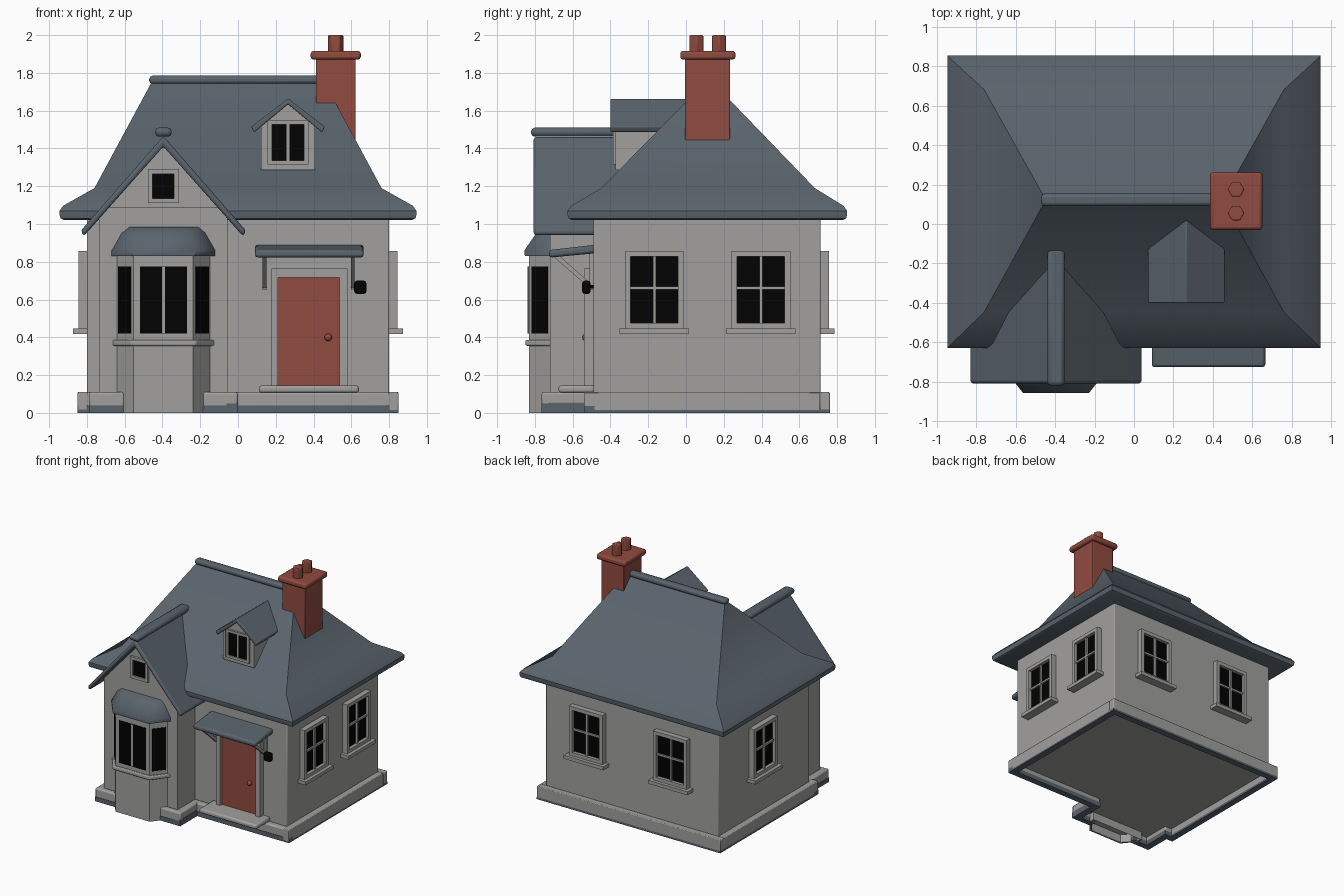
import bpy, bmesh, math
from mathutils import Matrix, Vector

if "Cube" in bpy.data.objects:
    bpy.data.objects.remove(bpy.data.objects["Cube"])


def material(name, rgb):
    m = bpy.data.materials.new(name)
    m.diffuse_color = (*rgb, 1)
    m.use_nodes = True
    m.node_tree.nodes["Principled BSDF"].inputs["Base Color"].default_value = m.diffuse_color
    return m


MATS = [material("wall grey", (0.355, 0.352, 0.34)), material("roof slate", (0.102, 0.126, 0.152)),
        material("brick red", (0.28, 0.07, 0.05)), material("glass black", (0.0005, 0.0005, 0.0005))]
GREY, SLATE, RED, BLACK = range(4)


def finish(name, bm, bevel=0, smooth=30, segments=2):
    bmesh.ops.recalc_face_normals(bm, faces=bm.faces)
    me = bpy.data.meshes.new(name)
    bm.to_mesh(me)
    bm.free()
    ob = bpy.data.objects.new(name, me)
    bpy.context.collection.objects.link(ob)
    for m in MATS:
        me.materials.append(m)
    if bevel:
        b = ob.modifiers.new("bevel", 'BEVEL')
        b.width, b.segments, b.limit_method = bevel, segments, 'ANGLE'
    bpy.ops.object.select_all(action='DESELECT')
    ob.select_set(True)
    bpy.context.view_layer.objects.active = ob
    bpy.ops.object.shade_smooth_by_angle(angle=math.radians(smooth))
    return ob


def boxes(name, parts, matrix=Matrix(), bevel=0):
    """parts: (material, x0, x1, y0, y1, z0, z1)"""
    bm = bmesh.new()
    for mat, x0, x1, y0, y1, z0, z1 in parts:
        m = Matrix.Translation(((x0 + x1) / 2, (y0 + y1) / 2, (z0 + z1) / 2)) @ \
            Matrix.Diagonal((x1 - x0, y1 - y0, z1 - z0, 1))
        for v in bmesh.ops.create_cube(bm, size=1, matrix=matrix @ m)["verts"]:
            for f in v.link_faces:
                f.material_index = mat
    return finish(name, bm, bevel)


def loft(name, rings, mat, bevel=0, smooth=30):
    bm = bmesh.new()
    vs = [[bm.verts.new(p) for p in r] for r in rings]
    n = len(vs[0])
    for a, b in zip(vs, vs[1:]):
        for i in range(n):
            bm.faces.new((a[i], a[(i + 1) % n], b[(i + 1) % n], b[i]))
    bm.faces.new(vs[0])
    bm.faces.new(vs[-1])
    for f in bm.faces:
        f.material_index = mat
    return finish(name, bm, bevel, smooth)


def prism(name, profile, y0, y1, mat, bevel=0):
    """Extrude an xz profile along y."""
    return loft(name, [[(x, y, z) for x, z in profile] for y in (y0, y1)], mat, bevel)


def rect(hx, hy, z, cy=0.113):
    return [(-hx, cy - hy, z), (hx, cy - hy, z), (hx, cy + hy, z), (-hx, cy + hy, z)]


def gable_profile(cx, half, apex, eave, thick):
    return [(cx, apex), (cx + half, eave), (cx + half - 0.015, eave - 0.03), (cx, apex - thick),
            (cx - half + 0.015, eave - 0.03), (cx - half, eave)]


def window(name, x, y, z0, z1, w, angle=0, out=0.045, edge=0.03, bars=(1, 1), sill=True):
    """Framed window whose local -y points out of the wall."""
    h, g = w / 2, w / 2 - edge
    a, b = z0 + edge, z1 - edge
    parts = [(GREY, -h, -g, -out, 0.02, z0, z1), (GREY, g, h, -out, 0.02, z0, z1),
             (GREY, -g, g, -out, 0.02, z0, a), (GREY, -g, g, -out, 0.02, b, z1),
             (BLACK, -g, g, -out * 0.4, 0.01, a, b)]
    if bars[0]:
        parts.append((GREY, -0.008, 0.008, -out * 0.75, 0, a, b))
    if bars[1]:
        c = (a + b) / 2 + 0.01
        parts.append((GREY, -g, g, -out * 0.7, 0, c - 0.008, c + 0.008))
    if sill:
        parts.append((GREY, -h - 0.027, h + 0.027, -out - 0.028, 0.02, z0 - 0.027, z0 + 0.002))
    return boxes(name, parts, Matrix.Translation((x, y, 0)) @ Matrix.Rotation(angle, 4, 'Z'))


# House body, with its floor raised inside the plinth
FLOOR = 0.07
boxes("main_walls", [(GREY, -0.8, 0.8, -0.49, 0.712, FLOOR, 1.05)], bevel=0.006)
CX = -0.395
prism("wing_walls", [(CX - .34, FLOOR), (CX + .34, FLOOR), (CX + .34, 1.03), (CX, 1.42), (CX - .34, 1.03)],
      -0.72, -0.4, GREY)
prism("gable_panel", [(CX - .3, 1.085), (CX + .3, 1.085), (CX, 1.42)], -0.728, -0.7, GREY)

# Plinth ring around the house and wing; last value is the height of the slate strip
segs = [(-.85, .85, .708, .762, .018), (-.85, -.795, -.54, .71, .018), (.795, .85, -.54, .71, .014),
        (-.06, .85, -.54, -.485, .036), (-.85, -.73, -.54, -.485, .036), (-.79, -.73, -.765, -.5, .036),
        (-.06, 0, -.765, -.5, .05), (-.79, -.6, -.765, -.715, .036), (-.19, 0, -.765, -.715, .036)]
for i, (*s, h) in enumerate(segs):
    boxes(f"plinth_{i}", [(GREY, *s, h - .006, 0.11)], bevel=0.012 if h > .03 else 0.006)
    boxes(f"plinth_base_{i}", [(SLATE, *s, 0, h)])

# Main roof with flared eaves
loft("main_roof", [rect(.92, .715, 1.02), rect(.94, .735, 1.03), rect(.945, .74, 1.05), rect(.945, .74, 1.07),
                   rect(.925, .72, 1.097), rect(.76, .565, 1.19, .117), rect(.455, .015, 1.755, .122)],
     SLATE, smooth=35)
boxes("main_ridge", [(SLATE, -.47, .45, .09, .154, 1.74, 1.785)], bevel=0.018)

# Wing roof
prism("wing_roof", gable_profile(CX, .437, 1.465, .965, .055), -.807, -.1, SLATE, 0.013)
boxes("wing_ridge", [(SLATE, CX - .044, CX + .044, -.82, -.12, 1.462, 1.51)], bevel=0.02)
window("gable_window", CX, -.728, 1.11, 1.29, .165, out=.02, edge=.025, bars=(0, 0), sill=False)

# Dormer
DX = 0.265
prism("dormer_walls", [(DX - .143, 1.285), (DX + .143, 1.285), (DX + .143, 1.53), (DX, 1.64), (DX - .143, 1.53)],
      -.372, 0, GREY)
prism("dormer_roof", gable_profile(DX, .195, 1.665, 1.515, .03), -.4, .03, SLATE, 0.006)
window("dormer_window", DX, -.372, 1.315, 1.55, .215, out=.015, edge=.022, bars=(1, 0), sill=False)

# Chimney with two pots
boxes("chimney_stack", [(RED, .413, .622, -.006, .233, 1.44, 1.88)], bevel=0.005)
boxes("chimney_cap", [(RED, .385, .65, -.03, .262, 1.87, 1.917)], bevel=0.015)
for i, y in enumerate((.055, .175)):
    loft(f"chimney_pot_{i}", [[(.517 + .042 * math.cos(math.radians(60 * k)),
                                y + .042 * math.sin(math.radians(60 * k)), z) for k in range(6)]
                              for z in (1.9, 2.0)], RED, 0.006)


# Bay window
def plan(f, o, yf, z, yb=-.715):
    return [(CX - f, yf, z), (CX + f, yf, z), (CX + o, yb, z), (CX + o, yb + .04, z), (CX - o, yb + .04, z),
            (CX - o, yb, z)]


loft("bay_walls", [plan(.148, .235, -.815, FLOOR), plan(.148, .235, -.815, 0), plan(.158, .25, -.83, 0),
                   plan(.158, .25, -.83, .84)], GREY)
loft("bay_sill", [plan(.172, .272, -.85, .355), plan(.172, .272, -.85, .387)], GREY, 0.008)
loft("bay_roof", [plan(.167, .278, -.853, .83), plan(.167, .278, -.856, .86), plan(.14, .224, -.79, .955),
                  plan(.125, .19, -.745, .985)], SLATE, smooth=50)
facets = [(CX, -.83, 0, .25)]
for s in (-1, 1):
    facets.append((CX + s * .204, -.7725, s * math.atan2(.115, .092), .108))
for i, (x, y, ang, w) in enumerate(facets):
    parts = [(BLACK, -w / 2, w / 2, -.004, .01, .42, .775)]
    if i == 0:
        parts.append((GREY, -.008, .008, -.009, .01, .42, .775))
    boxes(f"bay_glass_{i}", parts, Matrix.Translation((x, y, 0)) @ Matrix.Rotation(ang, 4, 'Z'))

# Windows on the right, left and back walls
for i, y in enumerate((-.168, .396)):
    window(f"right_window_{i}", .8, y, .445, .858, .312, math.pi / 2)
window("left_window", -.8, .15, .445, .858, .312, -math.pi / 2)
for i, x in enumerate((-.38, .4)):
    window(f"back_window_{i}", x, .712, .445, .858, .312, math.pi)

# Door, frame, knob and step
boxes("door", [(RED, .212, .54, -.515, -.48, .14, .72)])
boxes("door_frame", [(GREY, .178, .212, -.54, -.48, .14, .765), (GREY, .538, .58, -.54, -.48, .14, .765),
                     (GREY, .212, .538, -.54, -.48, .718, .765)])
bm = bmesh.new()
bmesh.ops.create_uvsphere(bm, u_segments=12, v_segments=8, radius=.02, matrix=Matrix.Translation((.478, -.53, .4)))
for f in bm.faces:
    f.material_index = RED
finish("door_knob", bm)
boxes("door_step", [(GREY, .11, .64, -.675, -.48, .105, .145)], bevel=0.014)

# Canopy on two brackets
loft("canopy", [[(x, -.725, .822), (x, -.48, .845), (x, -.48, .89), (x, -.725, .862)] for x in (.09, .665)],
     SLATE, 0.014)
for i, x in enumerate((.14, .607)):
    boxes(f"bracket_{i}", [(GREY, x - .01, x + .01, -.51, -.48, .65, .85)])
    loft(f"bracket_brace_{i}", [[(px, -.51, .66), (px, -.51, .69), (px, -.68, .84), (px, -.705, .83)]
                                for px in (x - .01, x + .01)], GREY)

# Wall lamp
boxes("lamp", [(BLACK, .615, .68, -.55, -.505, .63, .7)], bevel=0.014)
boxes("lamp_mount", [(BLACK, .638, .657, -.51, -.48, .658, .676)])
